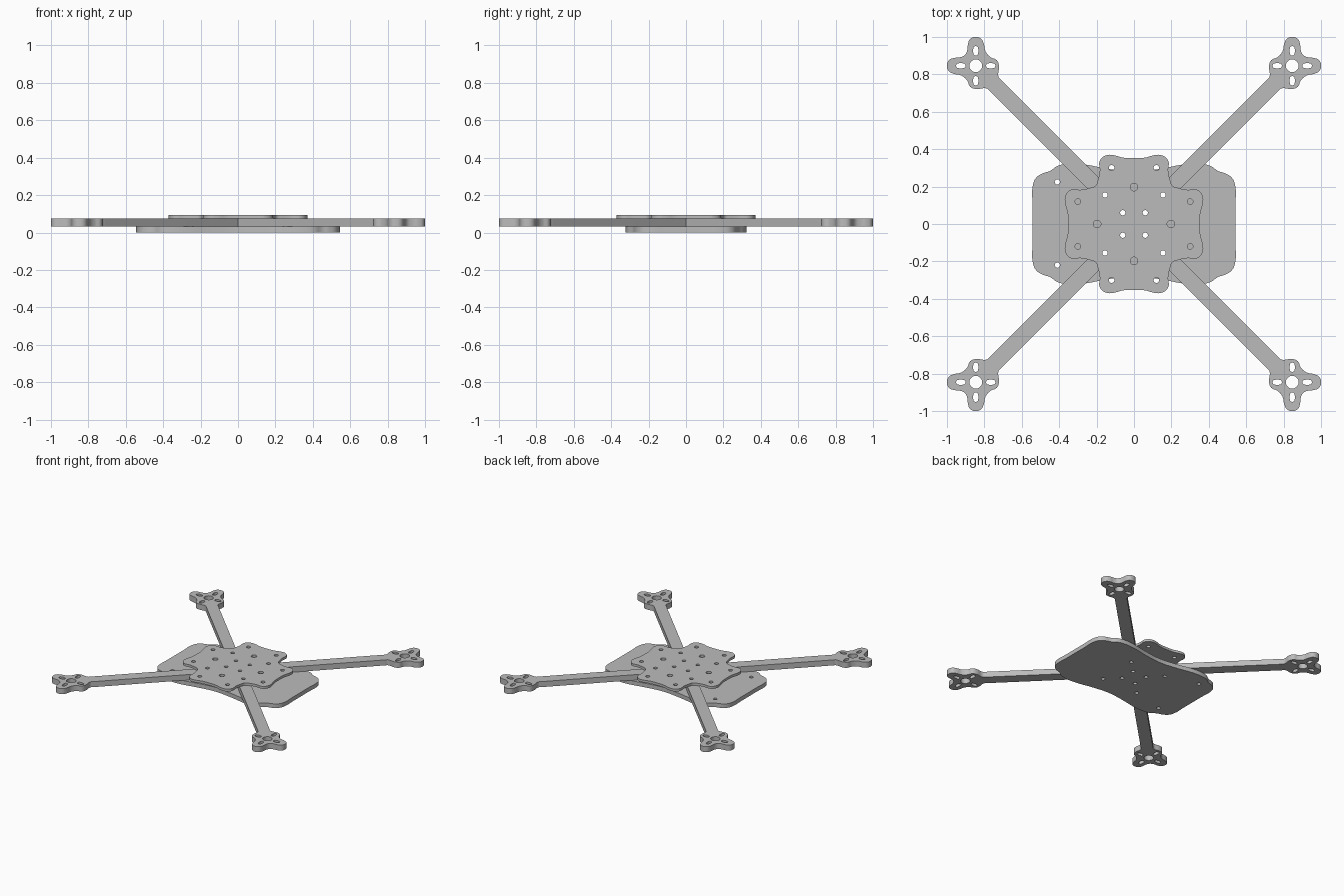
import bpy, bmesh, math

if "Cube" in bpy.data.objects:
    bpy.data.objects.remove(bpy.data.objects["Cube"], do_unlink=True)

grey = bpy.data.materials.new("matte grey")
grey.use_nodes = True
COLOUR = (0.5, 0.5, 0.5, 1)
grey.diffuse_color = COLOUR
grey.node_tree.nodes["Principled BSDF"].inputs["Base Color"].default_value = COLOUR


def circle(x, y, r):
    return [(x + r * math.cos(k * math.pi / 2), y + r * math.sin(k * math.pi / 2)) for k in range(4)]


def slot(x, y, long_x, half=0.025, r=0.013):
    pts = []
    for k in range(12):
        a = math.pi * (k if k < 6 else k - 1) / 5
        if k >= 6:
            a = math.pi * (k - 1) / 5
        side = half - r if k < 6 else r - half
        u, v = side + r * math.sin(a), r * math.cos(a)
        pts.append((x + u, y + v) if long_x else (x + v, y + u))
    return pts


def four_way(x, y):
    return [(sx * x, sy * y) for sx in (1, -1) for sy in (1, -1)]


def plate(name, outline, holes, z0, z1, straight=()):
    """Flat cut sheet: smooth closed outline with holes, between two heights."""
    curve = bpy.data.curves.new(name, "CURVE")
    curve.dimensions = "2D"
    curve.fill_mode = "BOTH"
    curve.extrude = (z1 - z0) / 2
    curve.resolution_u = 5
    for n, loop in enumerate([outline] + holes):
        spline = curve.splines.new("BEZIER")
        spline.bezier_points.add(len(loop) - 1)
        spline.use_cyclic_u = True
        for i, p in enumerate(loop):
            bp = spline.bezier_points[i]
            bp.co = (p[0], p[1], 0)
            kind = "VECTOR" if n == 0 and i in straight else "AUTO"
            bp.handle_left_type = bp.handle_right_type = kind
    ob = bpy.data.objects.new(name, curve)
    bpy.context.collection.objects.link(ob)
    bpy.ops.object.select_all(action="DESELECT")
    bpy.context.view_layer.objects.active = ob
    ob.select_set(True)
    bpy.ops.object.convert(target="MESH")
    ob = bpy.context.object
    bm = bmesh.new()
    bm.from_mesh(ob.data)
    bmesh.ops.remove_doubles(bm, verts=bm.verts, dist=0.0002)
    bmesh.ops.recalc_face_normals(bm, faces=bm.faces)
    bm.to_mesh(ob.data)
    bm.free()
    ob.data.materials.clear()
    ob.data.materials.append(grey)
    ob.location.z = (z0 + z1) / 2
    bpy.ops.object.shade_smooth_by_angle(angle=math.radians(35))
    return ob


def mirror_quarter(q):
    """Quarter outline from the +y axis to the +x axis, completed all round."""
    right = q + [(x, -y) for x, y in reversed(q[:-1])]
    return right + [(-x, y) for x, y in reversed(right[1:-1])]


# Screw holes that pass through the whole stack
through = [circle(x, y, 0.014) for d in (0.06, 0.155) for x, y in four_way(d, d)]

# Bottom plate with two strap holes
quarter = [(0, 0.28), (0.14, 0.295), (0.28, 0.32), (0.37, 0.32), (0.41, 0.31), (0.45, 0.283),
           (0.49, 0.27), (0.525, 0.245), (0.542, 0.20), (0.542, 0.10), (0.542, 0)]
strap = [circle(-0.41, y, 0.014) for y in (-0.22, 0.225)]
plate("bottom_plate", mirror_quarter(quarter), through + strap, 0, 0.032)

# Top plate, symmetric about its diagonals
eighth = [(0, 0.352), (0.06, 0.355), (0.11, 0.368), (0.15, 0.367), (0.183, 0.338),
          (0.183, 0.285), (0.193, 0.235)]
quarter = eighth + [(0.205, 0.205)] + [(y, x) for x, y in reversed(eighth)]
holes = [circle(x, y, 0.015) for a, b in ((0.12, 0.30), (0.30, 0.12)) for x, y in four_way(a, b)]
holes += [circle(x, y, 0.02) for x, y in ((0.197, 0), (-0.197, 0), (0, 0.197), (0, -0.197))]
plate("top_plate", mirror_quarter(quarter), through + holes, 0.075, 0.094)

# Arms: pointed inner tip, straight bar, four-lobed motor mount
M, W = 0.846, 0.061
lobes = [(-0.105, -0.123), (-0.06, -0.122), (0, -0.124), (0.03, -0.112), (0.045, -0.08),
         (0.075, -0.053), (0.12, -0.042), (0.145, -0.028), (0.154, 0), (0.145, 0.028),
         (0.12, 0.041), (0.085, 0.045)]
half = [(W, 0), (M - 0.135 + W, M - 0.135)] + [(M + u, M + v) for u, v in lobes[1:]]
outline = [(0, 0)] + half + [(M + 0.058, M + 0.058)] + [(y, x) for x, y in reversed(half)]
arm_holes = [circle(d, d, 0.014) for d in (0.06, 0.155)] + [circle(M, M, 0.034)]
arm_holes += [slot(M + d, M, True) for d in (-0.08, 0.08)]
arm_holes += [slot(M, M + d, False) for d in (-0.08, 0.08)]
last = len(outline) - 1
for k, name in enumerate(("back_left", "back_right", "front_right", "front_left")):
    arm = plate(name + "_arm", outline, arm_holes, 0.032, 0.075, (0, 1, 2, last - 1, last))
    arm.rotation_euler.z = k * math.pi / 2
